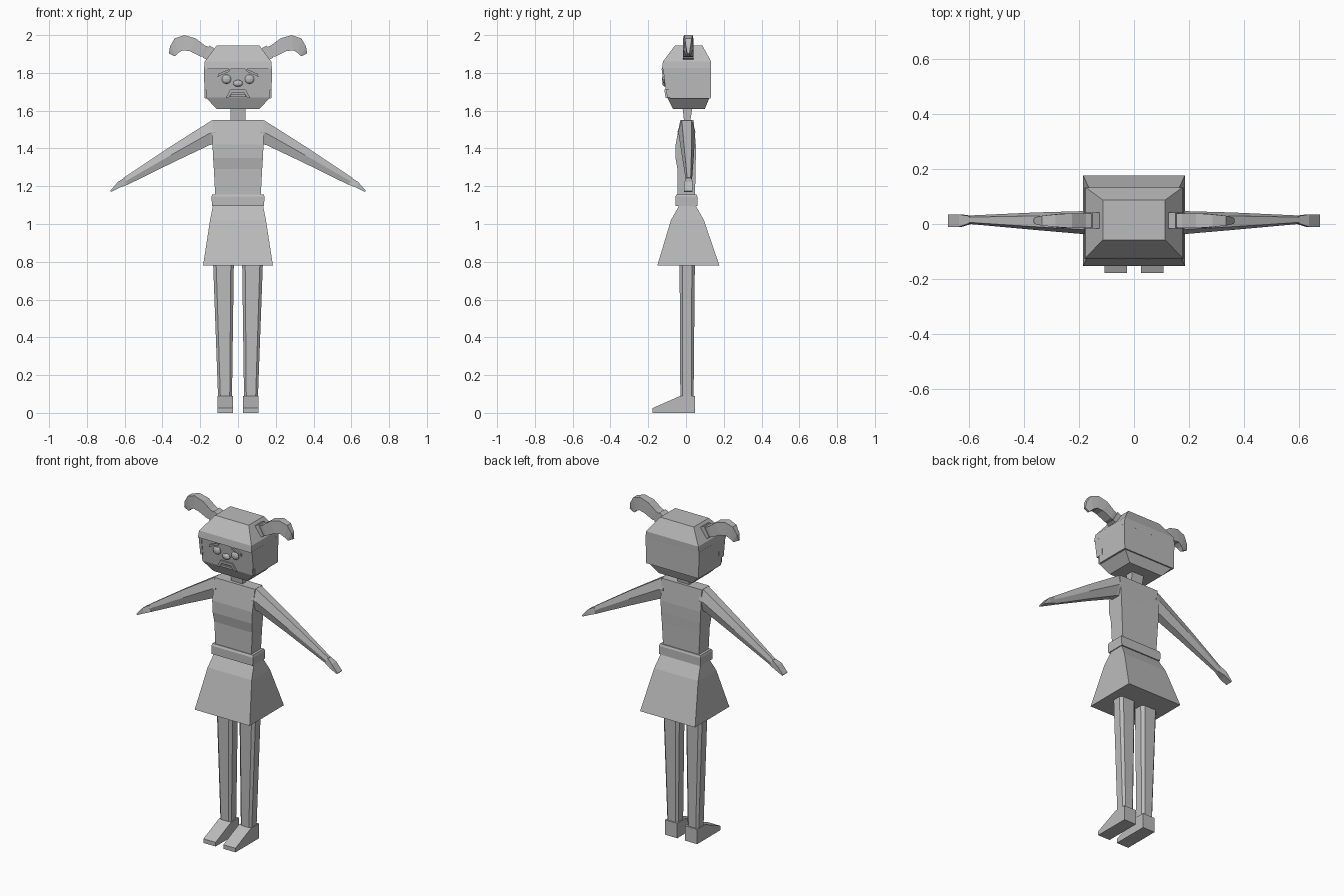
import bpy, bmesh, math
from mathutils import Vector

if "Cube" in bpy.data.objects:
    bpy.data.objects.remove(bpy.data.objects["Cube"])

grey = bpy.data.materials.new("plain grey")
grey.diffuse_color = (0.5, 0.5, 0.5, 1)
grey.use_nodes = True
grey.node_tree.nodes["Principled BSDF"].inputs["Base Color"].default_value = grey.diffuse_color


def loft(name, rings):
    """Skin a closed solid through rings of equal point count."""
    bm = bmesh.new()
    vs = [[bm.verts.new(p) for p in r] for r in rings]
    n = len(rings[0])
    for a, b in zip(vs, vs[1:]):
        for i in range(n):
            j = (i + 1) % n
            bm.faces.new((a[i], a[j], b[j], b[i]))
    bm.faces.new(vs[0][::-1])
    bm.faces.new(vs[-1])
    bmesh.ops.recalc_face_normals(bm, faces=bm.faces)
    me = bpy.data.meshes.new(name)
    bm.to_mesh(me)
    bm.free()
    me.materials.append(grey)
    ob = bpy.data.objects.new(name, me)
    bpy.context.collection.objects.link(ob)
    return ob


def rect(x0, x1, y0, y1, z, c=0):
    """Horizontal rectangle, with optional corner chamfer."""
    if not c:
        return [(x0, y0, z), (x1, y0, z), (x1, y1, z), (x0, y1, z)]
    return [(x0 + c, y0, z), (x1 - c, y0, z), (x1, y0 + c, z), (x1, y1 - c, z),
            (x1 - c, y1, z), (x0 + c, y1, z), (x0, y1 - c, z), (x0, y0 + c, z)]


def stack(name, levels):
    """Symmetric loft from (half width, front y, back y, z)."""
    return loft(name, [rect(-w, w, a, b, z) for w, a, b, z in levels])


def flip(s, rings):
    return [[(s * x, y, z) for x, y, z in r] for r in rings]


def face_y(z):
    return -0.1 - 0.02 * (z - 1.67) / 0.15


def face_plate(name, pts, t=0.009):
    """Thin plate lying on the sloping face."""
    return loft(name, [[(x, face_y(z) + d, z) for x, z in pts] for d in (0.006, -t)])


# skirt, belt, torso, neck
stack("skirt", [(.185, -.152, .177, .78), (.148, -.08, .095, 1.02), (.132, -.035, .05, 1.10)])
stack("belt", [(.138, -.056, .06, 1.095), (.14, -.056, .06, 1.145), (.136, -.05, .055, 1.157)])
stack("torso", [(.12, -.045, .048, 1.14), (.128, -.045, .05, 1.29), (.132, -.056, .052, 1.35),
                (.135, -.055, .052, 1.42), (.135, -.03, .04, 1.55)])
stack("neck", [(.038, -.01, .022, 1.54), (.042, -.02, .036, 1.63)])

# head and hair
stack("head", [(.115, -.07, .10, 1.61), (.17, -.1, .125, 1.67), (.17, -.12, .125, 1.83)])
stack("hair_cap", [(.18, -.128, .132, 1.82), (.176, -.122, .133, 1.86), (.113, -.058, .087, 1.945)])
stack("hair_back", [(.176, -.085, .131, 1.665), (.18, -.105, .132, 1.825)])

# mouth: frowning lip and lower lip
face_plate("lower_lip", [(-.045, 1.672), (.045, 1.672), (.035, 1.687), (-.035, 1.687)])
face_plate("upper_lip", [(-.065, 1.668), (-.04, 1.712), (.04, 1.712), (.065, 1.668),
                         (.05, 1.668), (.032, 1.695), (-.032, 1.695), (-.05, 1.668)])


def ball(name, x, z, rx, ry, rz):
    bpy.ops.mesh.primitive_uv_sphere_add(segments=10, ring_count=6, location=(x, face_y(z), z))
    ob = bpy.context.object
    ob.name = name
    ob.scale = (rx, ry, rz)
    ob.data.materials.append(grey)


ball("nose", 0, 1.745, .027, .016, .018)

for s, side in ((-1, "left"), (1, "right")):
    # leg and wedge shoe
    loft("leg_" + side, flip(s, [rect(.032, .105, -.03, .04, .07, .012),
                                 rect(.022, .132, -.034, .047, .80, .016)]))
    loft("shoe_" + side, flip(s, [
        [(x, -.178, 0), (x, .047, 0), (x, .047, .09), (x, -.03, .09), (x, -.178, .025)]
        for x in (.026, .108)]))

    # arm and hand, six-sided sections: x, bottom z, top z, front y, back y
    def section(x0, x1, z0, z1, a, b):
        m, c, zm, xm = (b - a) * .2, 0, (z0 + z1) / 2, (x0 + x1) / 2
        return [(x0, a + m, z0), (x0, b - m, z0), (xm, b, zm),
                (x1, b - m, z1), (x1, a + m, z1), (xm, a, zm)]

    loft("arm_" + side, flip(s, [section(*q) for q in (
        (.12, .12, 1.425, 1.55, -.045, .05), (.15, .14, 1.418, 1.548, -.04, .048),
        (.34, .37, 1.328, 1.402, -.022, .042), (.59, .605, 1.205, 1.245, 0, .031))]))
    loft("hand_" + side, flip(s, [
        [(x0, a, z0), (x0, b, z0), (x1, b, z1), (x1, a, z1)]
        for x0, x1, z0, z1, a, b in (
            (.585, .60, 1.208, 1.245, .002, .029), (.625, .637, 1.193, 1.222, -.01, .035),
            (.672, .676, 1.17, 1.176, -.01, .035))]))

    # curled pigtail: inner point, outer point, half thickness
    tail = [(.15, 1.88, .12, 1.925, .022), (.20, 1.888, .175, 1.945, .027),
            (.255, 1.915, .225, 1.983, .027), (.292, 1.92, .285, 2.0, .023),
            (.318, 1.905, .335, 1.983, .018), (.332, 1.89, .36, 1.94, .012),
            (.337, 1.888, .366, 1.903, .006)]
    loft("pigtail_" + side, flip(s, [
        [(xi, .012 - h, zi), (xi, .012 + h, zi), (xo, .012 + h, zo), (xo, .012 - h, zo)]
        for xi, zi, xo, zo, h in tail]))
    # hair tie around its root
    loft("hair_tie_" + side, flip(s, [
        [(xi, -.017, zi), (xi, .041, zi), (xo, .041, zo), (xo, -.017, zo)]
        for xi, zi, xo, zo in ((.16, 1.868, .125, 1.93), (.185, 1.88, .15, 1.944))]))

    # eye, eyebrow and side lock
    ball("eye_" + side, s * .061, 1.767, .026, .014, .025)
    face_plate("eyebrow_" + side, [(s * x, z) for x, z in (
        (.04, 1.822), (.105, 1.795), (.108, 1.778), (.095, 1.785), (.045, 1.807))])
    loft("side_lock_" + side, flip(s, [rect(.162, .178, -.108, -.06, 1.71),
                                       rect(.162, .18, -.122, -.06, 1.825)]))
